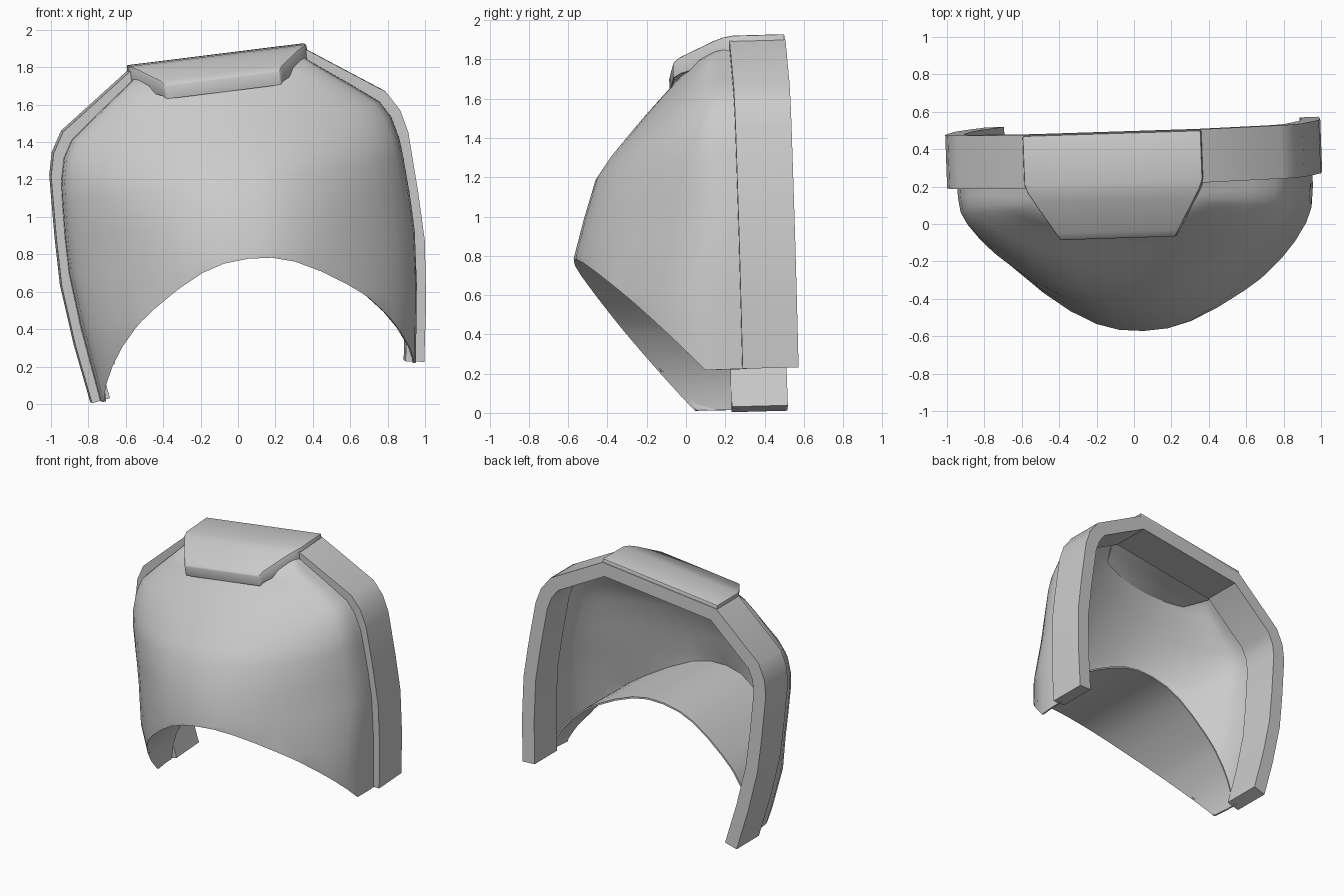
import bpy, bmesh, math
from mathutils import Vector

if "Cube" in bpy.data.objects:
    bpy.data.objects.remove(bpy.data.objects["Cube"])

TILT = math.radians(7.1)
C, S = math.cos(TILT), math.sin(TILT)


def place(u, y, w):
    """Symmetric local coordinates -> the slightly leaning pose."""
    x, z = u + 0.121 - 0.033 * y, w + 0.031 * y
    return Vector((x * C - z * S, y + 0.263 + 0.032 * u - 0.031 * w, x * S + z * C))


def finish(bm, name, angle=35, bevel=0, thickness=0):
    for v in bm.verts:
        v.co = place(*v.co)
    mesh = bpy.data.meshes.new(name)
    bm.to_mesh(mesh)
    bm.free()
    ob = bpy.data.objects.new(name, mesh)
    bpy.context.collection.objects.link(ob)
    bpy.ops.object.select_all(action='DESELECT')
    ob.select_set(True)
    bpy.context.view_layer.objects.active = ob
    if thickness:
        m = ob.modifiers.new("thickness", 'SOLIDIFY')
        m.thickness, m.offset = thickness, -1
        bpy.ops.object.modifier_apply(modifier=m.name)
    if bevel:
        m = ob.modifiers.new("bevel", 'BEVEL')
        m.width, m.segments, m.limit_method = bevel, 2, 'ANGLE'
        bpy.ops.object.modifier_apply(modifier=m.name)
    bpy.ops.object.shade_smooth_by_angle(angle=math.radians(angle))
    return ob


def loft(rows, closed=False):
    """Skin rows of points; closed rows become a capped solid."""
    bm = bmesh.new()
    vs = [[bm.verts.new(p) for p in r] for r in rows]
    n = len(rows[0])
    for a, b in zip(vs, vs[1:]):
        for j in range(n if closed else n - 1):
            k = (j + 1) % n
            bm.faces.new((a[j], a[k], b[k], b[j]))
    if closed:
        bm.faces.new(vs[0])
        bm.faces.new(vs[-1])
        bmesh.ops.recalc_face_normals(bm, faces=bm.faces)
    return bm


# Curved front shell: U-shaped rows (height, half width, depth, pointedness)
levels = [(0.105, 0.85, 0.81, 1), (0.3, 0.877, 0.81, 1), (0.52, 0.907, 0.81, 1),
          (0.8, 0.932, 0.81, 1.25), (1.0, 0.93, 0.752, 1.2), (1.2, 0.92, 0.686, 1.1),
          (1.3, 0.912, 0.615, 1.05), (1.42, 0.883, 0.51, 1), (1.51, 0.83, 0.43, 1),
          (1.6, 0.715, 0.345, .9), (1.69, 0.595, 0.26, .7), (1.75, 0.515, 0.21, .6),
          (1.785, 0.47, 0.14, .6), (1.805, 0.45, 0.01, 1)]
section = [(0, 1), (.14, .99), (.27, .955), (.42, .88), (.57, .775), (.7, .66),
           (.8, .555), (.88, .45), (.95, .33), (.985, .23), (.997, .1), (1, -.04)]
section = [(-f, g) for f, g in reversed(section[1:])] + section
bm = loft([[(f * hw, -d * (g ** p if g > 0 else g), w) for f, g in section]
           for w, hw, d, p in levels])
# Slanted cut that forms the arched lower edge
co, no = Vector((0, -0.57, 0.525)), Vector((0, 1.1, 1)).normalized()
bmesh.ops.bisect_plane(bm, geom=bm.verts[:] + bm.edges[:] + bm.faces[:],
                       plane_co=co, plane_no=no, clear_inner=True)
on_cut = [v for v in bm.verts if abs((v.co - co).dot(no)) < 1e-4]
bmesh.ops.remove_doubles(bm, verts=on_cut, dist=0.012)
# Arched underside: the cut edge carried straight back to the rim
rim = [e for e in bm.edges if e.is_boundary
       and all(abs((v.co - co).dot(no)) < 1e-3 for v in e.verts)]
ext = bmesh.ops.extrude_edge_only(bm, edges=rim)
for v in ext["geom"]:
    if isinstance(v, bmesh.types.BMVert):
        v.co.y = 0.0
bmesh.ops.recalc_face_normals(bm, faces=bm.faces)
if sum(f.normal.y * f.calc_area() for f in bm.faces) > 0:
    bmesh.ops.reverse_faces(bm, faces=bm.faces)
finish(bm, "front_shell", 35, thickness=0.012)

# Rim band: rectangular section swept along the arch
half = [(0.895, 0.1), (0.945, 0.42), (0.978, 0.741), (0.975, 1.0), (0.962, 1.33),
        (0.934, 1.45), (0.87, 1.558), (0.475, 1.835)]
arch = [Vector(p) for p in half] + [Vector((-x, z)) for x, z in reversed(half)]


def inward(i):
    """Mitred inward offset direction at an arch point."""
    dirs = [(arch[k + 1] - arch[k]).normalized()
            for k in (i - 1, i) if 0 <= k < len(arch) - 1]
    ns = [Vector((-d.y, d.x)) for d in dirs]
    m = sum(ns, Vector((0, 0))).normalized()
    return m / m.dot(ns[0])


rows = []
for i, p in enumerate(arch):
    q = p + inward(i) * 0.1
    rows.append([(p.x, 0, p.y), (p.x, 0.285, p.y), (q.x, 0.285, q.y), (q.x, 0, q.y)])
finish(loft(rows, True), "rim_band", 35)

# Top plate: covers the band and slopes down over the shell
stations = [(0.28, 0.48, 1.862, 1.75), (0.02, 0.48, 1.862, 1.75),
            (-0.03, 0.462, 1.856, 1.74), (-0.08, 0.433, 1.842, 1.73),
            (-0.25, 0.33, 1.776, 1.69), (-0.285, 0.31, 1.75, 1.67)]
rows = [[(-h, y, b), (h, y, b), (h, y, t), (-h, y, t)] for y, h, t, b in stations]
finish(loft(rows, True), "top_plate", 30, bevel=0.008)
